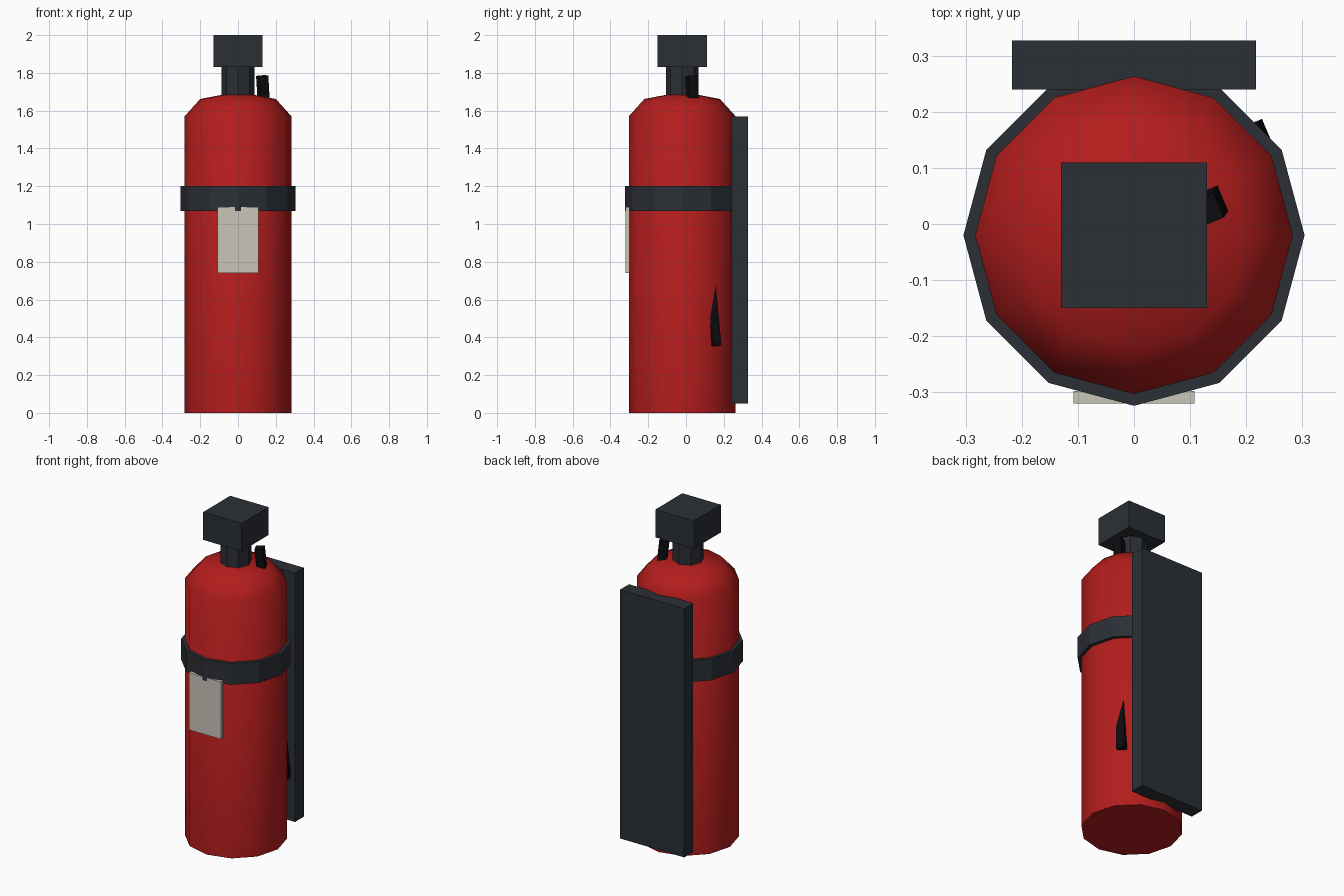
import bpy, bmesh, math
from mathutils import Vector

if "Cube" in bpy.data.objects:
    bpy.data.objects.remove(bpy.data.objects["Cube"])

AXIS_Y = -0.02  # the round parts share this axis


def material(name, rgb):
    m = bpy.data.materials.new(name)
    m.diffuse_color = (*rgb, 1)
    m.use_nodes = True
    m.node_tree.nodes["Principled BSDF"].inputs["Base Color"].default_value = m.diffuse_color
    return m


RED = material("red_paint", (0.45, 0.012, 0.012))
DARK = material("dark_metal", (0.024, 0.028, 0.036))
BLACK = material("black_rubber", (0.004, 0.004, 0.005))
PAPER = material("label_paper", (0.58, 0.56, 0.48))


def add_object(name, bm, mat):
    bmesh.ops.recalc_face_normals(bm, faces=bm.faces)
    mesh = bpy.data.meshes.new(name)
    bm.to_mesh(mesh)
    bm.free()
    mesh.materials.append(mat)
    obj = bpy.data.objects.new(name, mesh)
    bpy.context.collection.objects.link(obj)
    return obj


def box(name, lo, hi, mat):
    lo, hi = Vector(lo), Vector(hi)
    bm = bmesh.new()
    bmesh.ops.create_cube(bm, size=1)
    for v in bm.verts:
        v.co = (lo + hi) / 2 + v.co * (hi - lo)
    return add_object(name, bm, mat)


def lathe(name, profile, sides, mat):
    """Turn a (radius, z) profile around the bottle axis; ends are capped."""
    bm = bmesh.new()
    rings = []
    for r, z in profile:
        n = sides if r > 0 else 1
        rings.append([bm.verts.new((r * math.cos(2 * math.pi * i / sides),
                                    AXIS_Y + r * math.sin(2 * math.pi * i / sides), z))
                      for i in range(n)])
    for a, b in zip(rings, rings[1:]):
        for i in range(sides):
            j = (i + 1) % sides
            if len(b) == 1:
                bm.faces.new((a[i], a[j], b[0]))
            else:
                bm.faces.new((a[i], a[j], b[j], b[i]))
    for ring in (rings[0], rings[-1]):
        if len(ring) > 1:
            bm.faces.new(ring)
    return add_object(name, bm, mat)


# Bottle with a shallow two-ring dome, smooth shaded
dome = [(0.283 * math.cos(a), 1.57 + 0.13 * math.sin(a)) for a in (0, math.pi / 4)]
bottle = lathe("bottle", [(0.283, 0)] + dome + [(0, 1.70)], 12, RED)
bpy.context.view_layer.objects.active = bottle
bottle.select_set(True)
bpy.ops.object.shade_smooth_by_angle(angle=math.radians(50))

# Strap, neck and valve head
lathe("strap", [(0.304, 1.07), (0.304, 1.2)], 12, DARK)
lathe("neck", [(0.087, 1.66), (0.087, 1.84)], 8, DARK)
box("valve_head", (-0.13, -0.15, 1.83), (0.13, 0.11, 2.0), DARK)

# Wall plate and front label
box("wall_plate", (-0.217, 0.24, 0.05), (0.217, 0.327, 1.57), DARK)
box("label", (-0.108, -0.32, 0.74), (0.108, -0.298, 1.09), PAPER)

# Square hose running down through the bottle and out at its side
top, bottom = Vector((0.128, 0.025, 1.785)), Vector((0.215, 0.155, 0.355))
bm = bmesh.new()
bmesh.ops.create_cone(bm, cap_ends=True, segments=4, radius1=0.035, radius2=0.035,
                      depth=(top - bottom).length)
along = (top - bottom).normalized()
side = Vector((math.cos(math.radians(23)), math.sin(math.radians(23)), 0))
side = (side - along * side.dot(along)).normalized()
across = along.cross(side)
turn = math.radians(45)
for v in bm.verts:
    x = v.co.x * math.cos(turn) - v.co.y * math.sin(turn)
    y = v.co.x * math.sin(turn) + v.co.y * math.cos(turn)
    v.co = (top + bottom) / 2 + side * x + across * y + along * v.co.z
add_object("hose", bm, BLACK)
